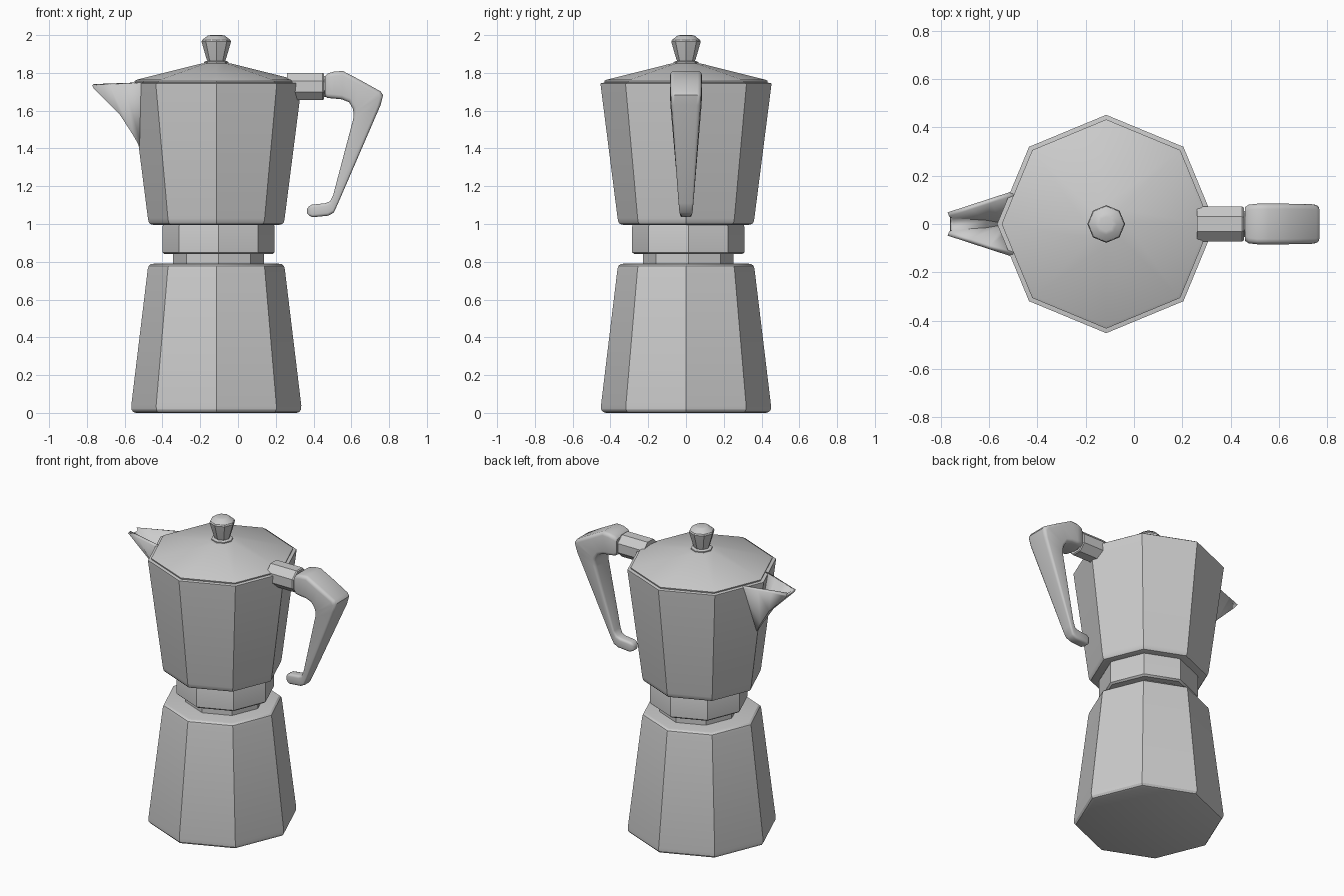
import bpy, bmesh, math
from mathutils import Vector

if "Cube" in bpy.data.objects:
    bpy.data.objects.remove(bpy.data.objects["Cube"])

CX = -0.115  # axis of the pot


def finish(name, bm, smooth=30):
    bmesh.ops.recalc_face_normals(bm, faces=bm.faces)
    me = bpy.data.meshes.new(name)
    bm.to_mesh(me)
    bm.free()
    ob = bpy.data.objects.new(name, me)
    bpy.context.collection.objects.link(ob)
    bpy.ops.object.select_all(action='DESELECT')
    ob.select_set(True)
    bpy.context.view_layer.objects.active = ob
    bpy.ops.object.shade_smooth_by_angle(angle=math.radians(smooth))
    return ob


def loft(name, rings, caps=True, closed=True, smooth=30):
    """Bridge a list of equal-length point rings into one skin."""
    bm = bmesh.new()
    vs = [[bm.verts.new(p) for p in r] for r in rings]
    n = len(rings[0])
    for a, b in zip(vs, vs[1:]):
        for i in range(n if closed else n - 1):
            j = (i + 1) % n
            bm.faces.new((a[i], a[j], b[j], b[i]))
    if caps:
        bm.faces.new(vs[0])
        bm.faces.new(vs[-1])
    return finish(name, bm, smooth)


def octagonal(name, profile, x=CX, y=0.0):
    """Eight-sided turning of an (r, z) profile, corner facing +x."""
    return loft(name, [[(x + r * math.cos(k * math.pi / 4),
                         y + r * math.sin(k * math.pi / 4), z)
                        for k in range(8)] for r, z in profile])


# Boiler, neck, collar and upper jug
octagonal("boiler", [(.425, 0), (.44, .005), (.449, .018), (.45, .04),
                     (.363, .76), (.358, .778), (.347, .787), (.33, .79)])
octagonal("neck", [(.24, .78), (.24, .85)], CX + .012, .012)
octagonal("collar", [(.285, .84), (.297, .85), (.297, .985), (.29, 1.005)],
          CX + .012, .012)
octagonal("jug", [(.33, .995), (.35, 1.0), (.358, 1.01), (.362, 1.03),
                  (.452, 1.735), (.452, 1.745), (.435, 1.748)])

# Lid with knob
octagonal("lid", [(.43, 1.745), (.433, 1.757), (.42, 1.764), (.085, 1.848), (.07, 1.85)])
octagonal("knob_seat", [(.066, 1.845), (.066, 1.857), (.055, 1.862)])
octagonal("knob", [(.045, 1.858), (.052, 1.875), (.078, 1.965), (.074, 1.975),
                   (.045, 1.997), (.03, 2.0)])

# Open V-shaped spout: (top x, top z, top half width, keel x, keel z, keel half width)
stations = [(-.772, 1.732, .048, -.762, 1.715, .036),
            (-.68, 1.736, .078, -.625, 1.578, .026),
            (-.60, 1.74, .104, -.555, 1.47, .014),
            (-.505, 1.744, .135, -.502, 1.375, .004)]
spout = loft("spout", [[(tx, -tw, tz), (kx, -kw, kz), (kx, kw, kz), (tx, tw, tz)]
                       for tx, tz, tw, kx, kz, kw in stations],
             caps=False, closed=False)
# make the outer skin face outward so the wall thickens inward
if sum(p.normal.z * p.area for p in spout.data.polygons) > 0:
    spout.data.flip_normals()
sol = spout.modifiers.new("wall", 'SOLIDIFY')
sol.thickness = 0.02
sol.offset = -1

# Octagonal rod joining handle to jug, flat side up
r = .0725 / math.cos(math.pi / 8)


def rod_ring(x, s):
    return [(x, s * r * math.cos((k + .5) * math.pi / 4),
             1.728 + s * r * math.sin((k + .5) * math.pi / 4)) for k in range(8)]


loft("handle_rod", [rod_ring(.26, 1), rod_ring(.448, 1), rod_ring(.455, .93)])
loft("handle_pin", [rod_ring(.44, .75), rod_ring(.475, .75)])

# Handle: outer point, inner point, half width along its length
path = [((.46, 1.782), (.46, 1.675), .07),
        ((.475, 1.797), (.475, 1.667), .08),
        ((.51, 1.807), (.51, 1.664), .084),
        ((.555, 1.81), (.55, 1.66), .084),
        ((.645, 1.763), (.588, 1.645), .084),
        ((.755, 1.702), (.608, 1.61), .082),
        ((.768, 1.682), (.612, 1.59), .08),
        ((.755, 1.63), (.61, 1.555), .077),
        ((.53, 1.11), (.503, 1.15), .04),
        ((.507, 1.06), (.487, 1.12), .036),
        ((.478, 1.044), (.462, 1.11), .034),
        ((.395, 1.036), (.39, 1.102), .032),
        ((.375, 1.046), (.375, 1.093), .026),
        ((.365, 1.058), (.366, 1.08), .014)]
rings = []
for o, i, w in path:
    o, i = Vector((o[0], 0, o[1])), Vector((i[0], 0, i[1]))
    mid, half = (o + i) / 2, (o - i) / 2
    c = min(.022, w * .45, half.length * .45)   # rounded corner size
    pts = []
    for sy, sh in ((1, 1), (-1, 1), (-1, -1), (1, -1)):
        arc = [math.radians(a) for a in (0, 30, 60, 90)]
        if sy * sh < 0:
            arc.reverse()
        for a in arc:
            y = sy * (w - c + c * math.cos(a))
            h = sh * (half.length - c + c * math.sin(a))
            pts.append(mid + half.normalized() * h + Vector((0, y, 0)))
    rings.append(pts)
loft("handle", rings, smooth=40)
